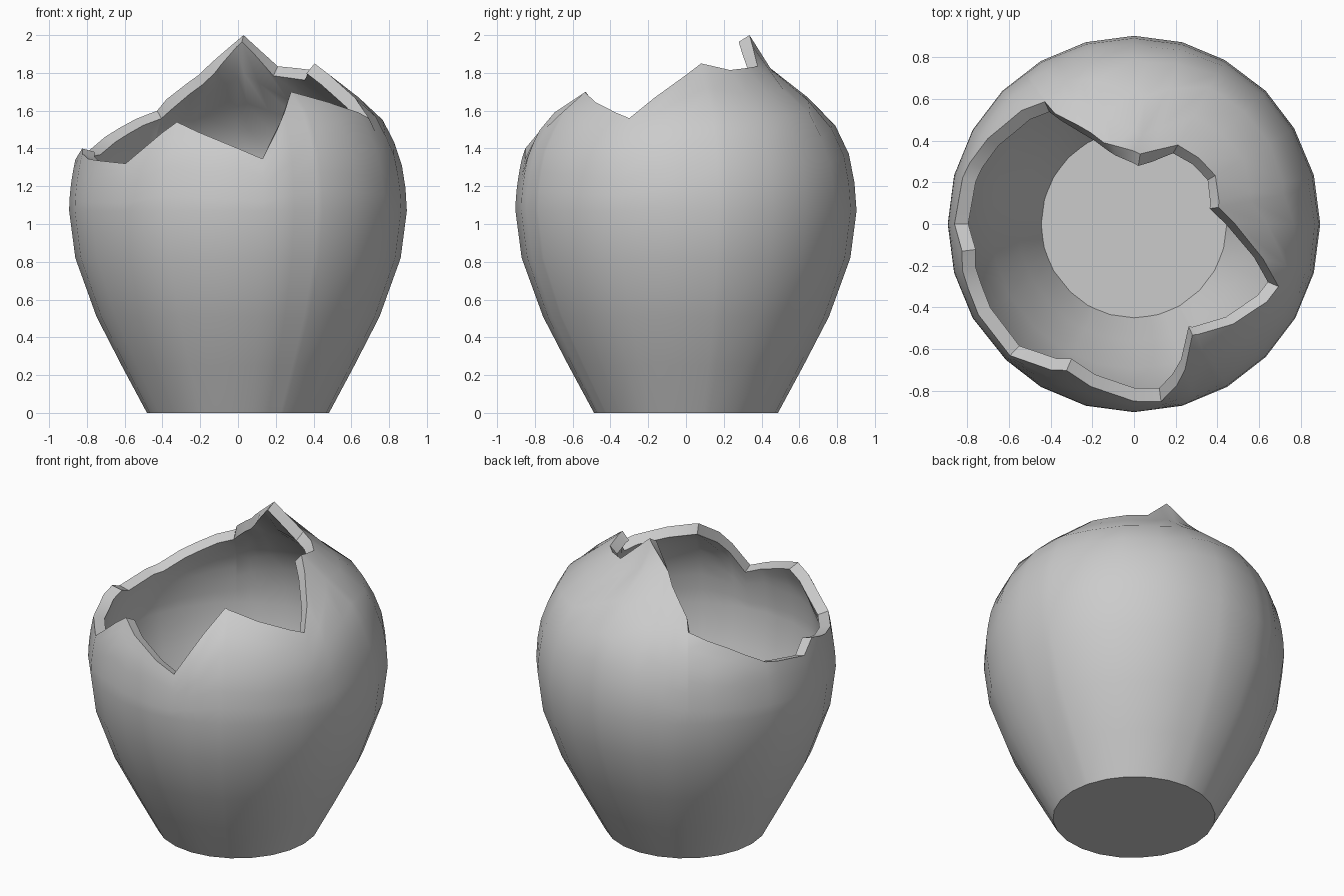
import bpy, bmesh, math

if "Cube" in bpy.data.objects:
    bpy.data.objects.remove(bpy.data.objects["Cube"])

SIDES, WALL = 24, 0.068

# outer pot profile: (height, radius)
PROFILE = [(0, .487), (.25, .622), (.51, .757), (.82, .87), (1.07, .903), (1.35, .868),
           (1.47, .815), (1.59, .745), (1.70, .605), (1.84, .43), (1.91, .38), (2.0, .34)]

# corners of the broken edge, anticlockwise from the right side: x, y, z
BREAK = [(.41, .08, 1.85), (.39, .23, 1.815), (.21, .375, 1.835), (.03, .34, 2.0),
         (-.15, .40, 1.85), (-.21, .44, 1.79), (-.39, .54, 1.66), (-.42, .57, 1.60),
         (-.64, .48, 1.51), (-.81, .30, 1.39), (-.87, 0, 1.34), (-.83, -.13, 1.40),
         (-.79, -.31, 1.345), (-.60, -.63, 1.32), (-.33, -.71, 1.54), (.13, -.845, 1.345),
         (.245, -.69, 1.59), (.29, -.545, 1.70), (.70, -.30, 1.56)]


def radius(z):
    """Smooth radius through the profile points."""
    n = len(PROFILE)
    i = max(k for k in range(n - 1) if PROFILE[k][0] <= z + 1e-9)

    def slope(k):
        a, b = PROFILE[max(k - 1, 0)], PROFILE[min(k + 1, n - 1)]
        return (b[1] - a[1]) / (b[0] - a[0])
    (z0, r0), (z1, r1) = PROFILE[i], PROFILE[i + 1]
    h = z1 - z0
    t = min((z - z0) / h, 1)
    return ((2*t**3 - 3*t**2 + 1) * r0 + (t**3 - 2*t**2 + t) * h * slope(i)
            + (3*t**2 - 2*t**3) * r1 + (t**3 - t**2) * h * slope(i + 1))


def angle(p):
    return math.atan2(p[1], p[0]) % math.tau


def rim_height(a):
    """Height of the break, straight between neighbouring corners."""
    for p, q in zip(BREAK, BREAK[1:] + BREAK[:1]):
        span = (angle(q) - angle(p)) % math.tau
        if (a - angle(p)) % math.tau <= span:
            cp = p[0] * math.sin(a) - p[1] * math.cos(a)
            cq = q[0] * math.sin(a) - q[1] * math.cos(a)
            return p[2] + (q[2] - p[2]) * cp / (cp - cq)


# columns: regular sides plus one at every break corner
columns = [(angle(p), p[2]) for p in BREAK]
for k in range(SIDES):
    a = k * math.tau / SIDES
    if all(abs((a - angle(p) + math.pi) % math.tau - math.pi) > .025 for p in BREAK):
        columns.append((a, rim_height(a)))
columns.sort()

# outer skin, stretched up to the break
bm = bmesh.new()
grid = []
for a, top in columns:
    step = math.tau / SIDES
    flat = math.cos(step / 2) / math.cos(a % step - step / 2)
    heights = [0, .25, .51, .82, 1.07] + [1.07 + (top - 1.07) * k / 6 for k in range(1, 7)]
    grid.append([bm.verts.new((.99 * radius(z) * flat * math.cos(a),
                               radius(z) * flat * math.sin(a), z)) for z in heights])
for c, d in zip(grid, grid[1:] + grid[:1]):
    for j in range(len(c) - 1):
        bm.faces.new((c[j], d[j], d[j + 1], c[j + 1]))
bm.faces.new([c[0] for c in reversed(grid)])
bm.normal_update()
mesh = bpy.data.meshes.new("broken_pot")
bm.to_mesh(mesh)
bm.free()
pot = bpy.data.objects.new("broken_pot", mesh)
bpy.context.collection.objects.link(pot)
bpy.context.view_layer.objects.active = pot
pot.select_set(True)

# wall thickness inwards
solid = pot.modifiers.new("wall", 'SOLIDIFY')
solid.thickness = WALL
solid.offset = -1
bpy.ops.object.modifier_apply(modifier="wall")
bpy.ops.object.shade_smooth_by_angle(angle=math.radians(35))
